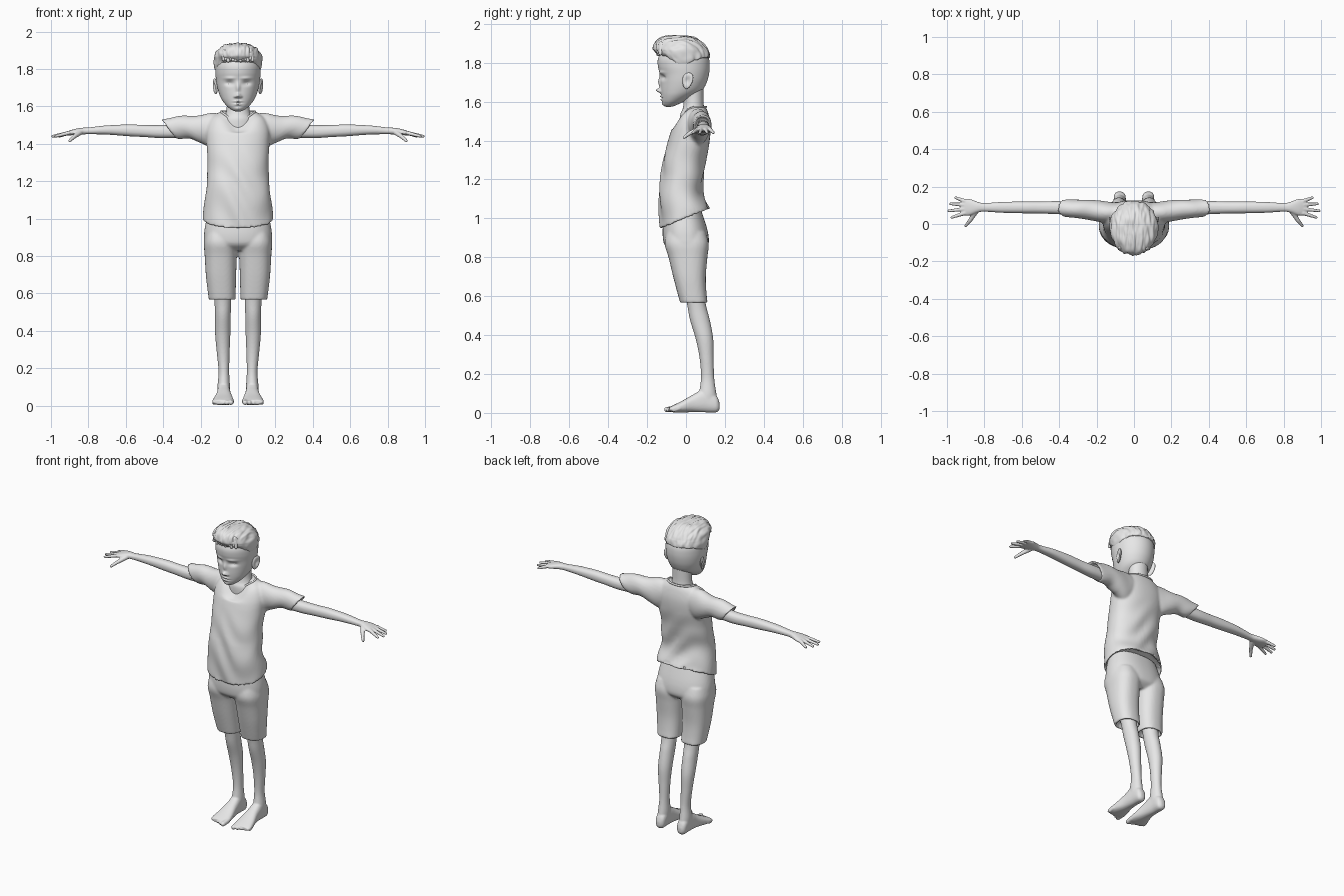
import bpy, bmesh, math
from math import sin, cos, pi, exp
from mathutils import Vector, noise

default_cube = bpy.data.objects.get("Cube")
if default_cube:
    bpy.data.objects.remove(default_cube, do_unlink=True)

grey = bpy.data.materials.new("plain_grey")
grey.use_nodes = True
tint = (0.8, 0.8, 0.8, 1)
grey.diffuse_color = tint
grey.node_tree.nodes["Principled BSDF"].inputs["Base Color"].default_value = tint


def spline(rows, steps):
    """Smoothly interpolate between slices."""
    result = []
    for i in range(len(rows) - 1):
        a, b, c, d = rows[max(i - 1, 0)], rows[i], rows[i + 1], rows[min(i + 2, len(rows) - 1)]
        for k in range(steps):
            t = k / steps
            result.append([q + t * (r - p + t * (2 * p - 5 * q + 4 * r - s + t * (3 * (q - r) + s - p))) / 2
                           for p, q, r, s in zip(a, b, c, d)])
    return result + [list(rows[-1])]


def tube(bm, axis, rows, side=1, count=40, steps=6, power=2.0, hollow=False, warp=None):
    """Loft slices (position, low, high, low, high) along an axis."""
    slices = spline(rows, steps)
    if hollow:
        t, a, b, c, d = slices[-1]
        inner = [a + .012, b - .012, c + .012, d - .012]
        back = .03 if rows[0][0] > t else -.03
        slices += [[t] + inner, [t + back] + inner]
    others = [i for i in range(3) if i != axis]
    rings = []
    for t, a, b, c, d in slices:
        ring = []
        for k in range(count):
            co = Vector((0, 0, 0))
            co[axis] = t
            for i, lo, hi, w in ((others[0], a, b, cos(2 * pi * k / count)),
                                 (others[1], c, d, sin(2 * pi * k / count))):
                co[i] = (lo + hi) / 2 + (hi - lo) / 2 * math.copysign(abs(w) ** (2 / power), w)
            if warp:
                co = warp(co)
            co.x *= side
            ring.append(bm.verts.new(co))
        rings.append(ring)
    for r, s in zip(rings, rings[1:]):
        for k in range(count):
            j = (k + 1) % count
            bm.faces.new((r[k], r[j], s[j], s[k]))
    bm.faces.new(rings[0][::-1])
    bm.faces.new(rings[-1])


def capsule(bm, start, end, r_start, r_end, side=1):
    """Rounded rod between two points."""
    start, end = Vector(start), Vector(end)
    turn = (end - start).to_track_quat('Z', 'Y')
    for v in bmesh.ops.create_uvsphere(bm, u_segments=16, v_segments=11, radius=1)["verts"]:
        upper = v.co.z > 0
        v.co = turn @ v.co * (r_end if upper else r_start) + (end if upper else start)
        v.co.x *= side


def finish(bm, name, voxel=0, smoothing=3):
    bmesh.ops.recalc_face_normals(bm, faces=bm.faces)
    mesh = bpy.data.meshes.new(name)
    bm.to_mesh(mesh)
    bm.free()
    mesh.materials.append(grey)
    mesh.polygons.foreach_set("use_smooth", [True] * len(mesh.polygons))
    obj = bpy.data.objects.new(name, mesh)
    bpy.context.collection.objects.link(obj)
    if voxel:
        fuse = obj.modifiers.new("fuse", 'REMESH')
        fuse.mode, fuse.voxel_size, fuse.use_smooth_shade = 'VOXEL', voxel, True
        soften = obj.modifiers.new("soften", 'SMOOTH')
        soften.factor, soften.iterations = .5, smoothing
    return obj


def even(rows):
    """Slices that are symmetric about x = 0."""
    return [(t, -w, w, lo, hi) for t, w, lo, hi in rows]


# Head: face features are soft bumps (x, z, width, height, push)
features = [(0, 1.70, .011, .026, -.012), (0, 1.658, .013, .011, -.024), (.015, 1.652, .007, .006, -.009),
            (.046, 1.724, .022, .013, .013), (.045, 1.75, .028, .008, -.006), (0, 1.627, .02, .005, -.008),
            (0, 1.61, .016, .005, -.008), (0, 1.619, .024, .003, .005), (0, 1.587, .02, .01, -.006)]


def face(co):
    front = min(1, max(0, -co.y / .05))
    push = sum(d * exp(-((abs(co.x) - x) / w) ** 2 - ((co.z - z) / h) ** 2) for x, z, w, h, d in features)
    return co + Vector((0, push * front, 0))


bm = bmesh.new()
tube(bm, 2, even([(1.573, .012, -.1, -.08), (1.58, .032, -.112, -.05), (1.60, .058, -.122, -.01),
                  (1.63, .083, -.127, .045), (1.66, .098, -.13, .085), (1.70, .11, -.131, .107),
                  (1.74, .117, -.134, .118), (1.78, .121, -.144, .122), (1.82, .12, -.144, .118),
                  (1.86, .108, -.125, .1), (1.89, .075, -.09, .06), (1.90, .01, -.03, 0)]),
     count=120, steps=9, warp=face)
finish(bm, "head")

bm = bmesh.new()
tube(bm, 2, even([(1.47, .1, -.03, .1), (1.53, .082, -.03, .098), (1.56, .066, -.018, .094),
                  (1.6, .06, -.012, .09), (1.68, .06, -.02, .09)]))
finish(bm, "neck")


# Hair: streaky cap with a raised fringe
def strands(co):
    low = max(0, (1.87 - co.z) / .07)
    co.z += low * (.035 * min(1, max(0, (-co.y - .05) / .05)) + .03 * min(1, max(0, co.y / .08)))
    out = (co - Vector((0, -.03, 1.82))).normalized()
    return co + out * .009 * noise.noise(Vector((co.x * 75, co.y * 18, co.z * 22)))


bm = bmesh.new()
tube(bm, 2, even([(1.79, .115, -.12, .115), (1.80, .125, -.135, .124), (1.84, .128, -.156, .121),
                  (1.88, .122, -.168, .106), (1.915, .094, -.152, .07), (1.933, .055, -.11, .02),
                  (1.937, .005, -.06, -.05)]), count=120, steps=9, warp=strands)
for i in range(13):
    x = (i - 6) * .013
    sway = .006 * sin(i * 2.4)
    capsule(bm, (x, -.145 + 2.2 * x * x, 1.85 + sway), (x * .9 + sway, -.135 + 2 * x * x, 1.905 - 2 * x * x),
            .009, .014)
finish(bm, "hair")

for side, label in ((1, "left"), (-1, "right")):
    # Eye
    bm = bmesh.new()
    eye = Vector((.046, -.093, 1.723))
    capsule(bm, eye, eye + Vector((.001, 0, 0)), .016, .016, side)
    finish(bm, label + "_eye")

    # Ear: flattened dish with a raised rim
    bm = bmesh.new()
    for v in bmesh.ops.create_uvsphere(bm, u_segments=32, v_segments=24, radius=1)["verts"]:
        x, y, z = v.co
        x -= 1.1 * exp(-(y * y + z * z) * 4) * (x > 0)
        width = .027 + .006 * z
        v.co = Vector(((.122 + x * .011 + y * .008 + z * .003) * side, .008 + y * width + z * .006, 1.707 + z * .042))
    finish(bm, label + "_ear")

    # Arm with hand, fingers and thumb
    bm = bmesh.new()
    tube(bm, 0, [(.26, .045, .115, 1.435, 1.51), (.4, .052, .122, 1.43, 1.5), (.5, .056, .12, 1.436, 1.5),
                 (.58, .057, .12, 1.44, 1.503), (.7, .06, .118, 1.449, 1.498), (.8, .066, .112, 1.451, 1.487),
                 (.84, .06, .12, 1.449, 1.485), (.88, .046, .134, 1.446, 1.477), (.915, .048, .132, 1.445, 1.465),
                 (.925, .07, .11, 1.45, 1.46)], side, power=2.3)
    for base, tip_x, tip_y in ((.058, .975, .035), (.08, .991, .07), (.102, .982, .108), (.123, .955, .141)):
        knuckle = Vector((.905, base, 1.458))
        capsule(bm, knuckle, (tip_x, tip_y, 1.44), .0115, .0075, side)
    capsule(bm, (.845, .068, 1.46), (.877, .018, 1.437), .015, .011, side)
    capsule(bm, (.877, .018, 1.437), (.9, -.01, 1.416), .011, .008, side)
    finish(bm, label + "_arm", .0045, 2)

    # Leg with foot and toes
    bm = bmesh.new()
    tube(bm, 2, [(.75, .035, .145, -.04, .08), (.57, .037, .127, .003, .1), (.48, .039, .123, .02, .122),
                 (.38, .041, .122, .05, .14), (.28, .045, .113, .07, .142), (.18, .047, .104, .077, .145),
                 (.1, .043, .11, .066, .156), (.05, .045, .108, .055, .165)], side)
    tube(bm, 1, [(.173, .065, .09, .02, .05), (.155, .046, .106, .003, .09), (.1, .043, .11, .003, .125),
                 (.04, .037, .115, .004, .096), (-.02, .026, .13, .002, .062), (-.065, .021, .138, .003, .04),
                 (-.085, .028, .132, .008, .03)], side, power=2.4)
    for i in range(5):
        x, radius = .036 + .0225 * i, .0155 - .0015 * i
        capsule(bm, (x, -.06 + .006 * i, .022), (x + .002, -.099 + .009 * i, .006 + radius * .7),
                radius, radius * .9, side)
    finish(bm, label + "_leg", .005, 2)


# Shirt: torso and sleeves fused, with a slanted hem and slight folds
def neck_drop(x, y):
    return max(0, .05 - y) * .9 * exp(-(x / .08) ** 2)


def drape(co):
    lift = max(0, (1.2 - co.z) / .2)
    collar = min(1, max(0, (co.z - 1.46) / .1))
    fold = .005 * sin(34 * co.z + 11 * co.x + 3 * sin(15 * co.x)) * min(1, max(0, (1.42 - co.z) / .2))
    return Vector((co.x * (1 + fold * 2), co.y + fold, co.z + .4 * co.y * lift - neck_drop(co.x, co.y) * collar))


def slant(co):
    reach = max(0, (co.x - .18) / .19)
    return Vector((co.x + (co.z - 1.48) * .75 * reach, co.y, co.z + .004 * sin(45 * co.x + 20 * co.y)))


bm = bmesh.new()
tube(bm, 2, even([(1.575, .088, -.012, .1), (1.54, .14, -.04, .115), (1.48, .168, -.066, .126),
                  (1.4, .168, -.092, .122), (1.3, .163, -.116, .103), (1.2, .166, -.131, .088),
                  (1.1, .178, -.138, .09), (1.0, .19, -.132, .122)]),
     count=64, steps=9, power=2.25, hollow=True, warp=drape)
for side in (1, -1):
    tube(bm, 0, [(.06, .02, .11, 1.42, 1.565), (.13, .002, .118, 1.37, 1.562), (.2, .014, .127, 1.405, 1.555),
                 (.29, .03, .13, 1.425, 1.545), (.37, .038, .132, 1.43, 1.535)],
         side, steps=8, hollow=True, warp=slant)
finish(bm, "shirt", .008)

# Collar band
curve = bpy.data.curves.new("collar", 'CURVE')
curve.dimensions, curve.bevel_depth, curve.bevel_resolution = '3D', .006, 3
path = curve.splines.new('POLY')
path.points.add(47)
path.use_cyclic_u = True
for i, point in enumerate(path.points):
    angle = 2 * pi * i / len(path.points)
    x, y = .09 * cos(angle), .044 + .059 * sin(angle)
    point.co = (x, y, 1.573 - neck_drop(x, y), 1)
curve.materials.append(grey)
bpy.context.collection.objects.link(bpy.data.objects.new("collar", curve))

# Shorts: hips and two legs fused
bm = bmesh.new()
tube(bm, 2, even([(1.05, .155, -.11, .075), (.96, .176, -.119, .105), (.9, .182, -.119, .117),
                  (.86, .176, -.108, .113), (.83, .12, -.07, .08)]), count=64, power=2.3)
for side in (1, -1):
    tube(bm, 2, [(.93, .015, .17, -.1, .1), (.87, .003, .182, -.11, .117), (.8, .006, .178, -.09, .11),
                 (.7, .01, .172, -.066, .102), (.62, .012, .163, -.045, .105), (.565, .013, .156, -.03, .112)],
         side, power=2.4, hollow=True)
finish(bm, "shorts", .008)
